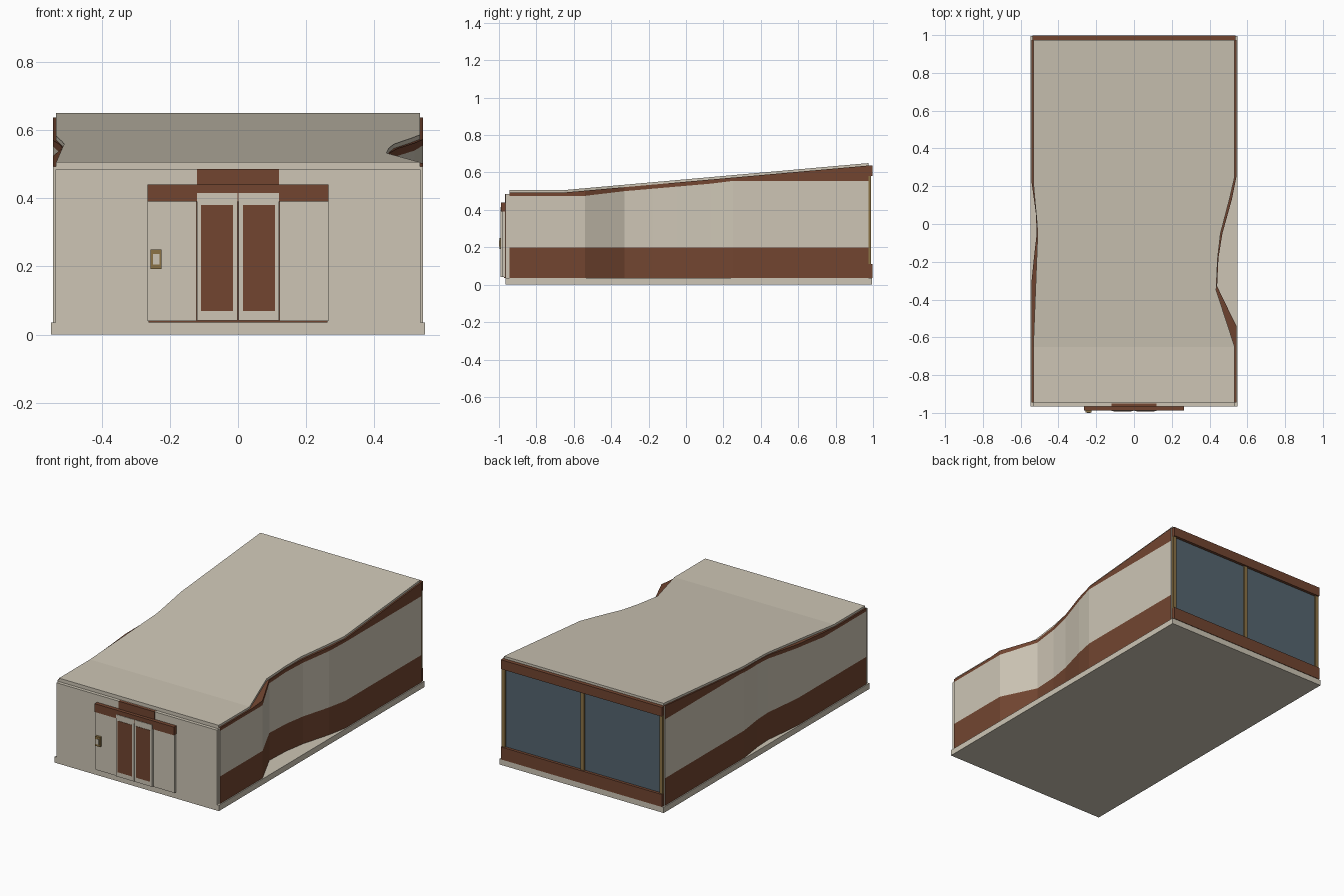
import bpy, bmesh

cube = bpy.data.objects.get("Cube")
if cube:
    bpy.data.objects.remove(cube, do_unlink=True)


def material(name, rgb):
    m = bpy.data.materials.new(name)
    m.use_nodes = True
    m.diffuse_color = (*rgb, 1)
    m.node_tree.nodes["Principled BSDF"].inputs["Base Color"].default_value = (*rgb, 1)
    return m


CREAM = material("cream", (0.61, 0.56, 0.46))
BROWN = material("brown", (0.168, 0.06, 0.03))
GLASS = material("glass", (0.09, 0.13, 0.16))
OCHRE = material("ochre", (0.26, 0.17, 0.06))


def finish(name, bm, mats):
    bmesh.ops.recalc_face_normals(bm, faces=bm.faces)
    mesh = bpy.data.meshes.new(name)
    bm.to_mesh(mesh)
    bm.free()
    for m in mats:
        mesh.materials.append(m)
    ob = bpy.data.objects.new(name, mesh)
    bpy.context.collection.objects.link(ob)
    return ob


def box(name, x, y, z, mat):
    """Box from (min, max) ranges."""
    bm = bmesh.new()
    bmesh.ops.create_cube(bm, size=1)
    for v in bm.verts:
        for i, (lo, hi) in enumerate((x, y, z)):
            v.co[i] = lo if v.co[i] < 0 else hi
    return finish(name, bm, [mat])


def at(line, y):
    """Value of a polyline of (y, value) points."""
    for (a, u), (b, v) in zip(line, line[1:]):
        if y <= b:
            return u + (v - u) * (y - a) / (b - a)
    return line[-1][1]


def loft(name, left, right, levels, mats, bands):
    """Sweep a section along y; bands gives the material of each side level."""
    ys = sorted({p[0] for line in (left, right, *levels) for p in line})
    bm = bmesh.new()
    n = len(levels)
    rings = []
    for y in ys:
        zs = [at(lv, y) for lv in levels]
        ring = [bm.verts.new((at(left, y), y, z)) for z in zs]
        ring += [bm.verts.new((at(right, y), y, z)) for z in reversed(zs)]
        rings.append(ring)
    side = bands + [bands[-1]] + bands[::-1] + [bands[0]]
    for a, b in zip(rings, rings[1:]):
        for i in range(2 * n):
            j = (i + 1) % (2 * n)
            bm.faces.new((a[i], a[j], b[j], b[i])).material_index = side[i]
    for ring in (rings[0], rings[-1]):
        bm.faces.new(ring).material_index = 0
    return finish(name, bm, mats)


FRONT, BACK = -0.945, 0.975


def flat(z):
    return [(FRONT, z), (BACK, z)]


# Plinth
box("plinth", (-0.548, 0.548), (-0.965, 0.995), (0, 0.035), CREAM)

# Walls with curved recesses and coloured bands
wall_left = [(FRONT, -0.542), (-0.3, -0.542), (-0.18, -0.53), (-0.05, -0.515),
             (0.06, -0.52), (0.22, -0.542), (BACK, -0.542)]
wall_right = [(FRONT, 0.542), (-0.54, 0.542), (-0.33, 0.44), (-0.18, 0.447),
              (-0.05, 0.468), (0.13, 0.518), (0.25, 0.542), (BACK, 0.542)]
band_top = [(FRONT, 0.475), (-0.54, 0.475), (-0.33, 0.5), (0.13, 0.54),
            (0.25, 0.555), (BACK, 0.555)]
eaves = [(FRONT, 0.493), (-0.65, 0.493), (BACK, 0.637)]
loft("walls", wall_left, wall_right, [flat(0.035), flat(0.2), band_top, eaves],
     [CREAM, BROWN], [1, 0, 1])

# Roof following the recesses
roof_left = [(FRONT, -0.533), (-0.65, -0.533), (-0.05, -0.51), (0.02, -0.515),
             (0.22, -0.533), (BACK, -0.533)]
roof_right = [(FRONT, 0.533), (-0.65, 0.533), (-0.35, 0.435), (-0.18, 0.443),
              (-0.05, 0.458), (0.13, 0.505), (0.25, 0.533), (BACK, 0.533)]
ridge = [(y, z + 0.013) for y, z in eaves]
loft("roof", roof_left, roof_right, [eaves, ridge], [CREAM], [0])

# Front wall and entrance surround
box("front_wall", (-0.535, 0.535), (-0.965, FRONT), (0.035, 0.485), CREAM)
box("entrance_beam", (-0.265, 0.265), (-0.988, -0.96), (0.39, 0.44), BROWN)
box("entrance_sign_panel", (-0.12, 0.12), (-0.968, -0.95), (0.44, 0.486), BROWN)
box("entrance_core", (-0.262, 0.262), (-0.972, -0.96), (0.036, 0.39), BROWN)
for s, tag in ((1, "left"), (-1, "right")):
    def span(a, b):
        return tuple(sorted((s * a, s * b)))
    box("side_panel_" + tag, span(0.122, 0.265), (-0.982, -0.968), (0.04, 0.39), CREAM)
    box("door_" + tag, span(0.002, 0.12), (-0.991, -0.968), (0.042, 0.415), CREAM)
    box("door_pane_" + tag, span(0.014, 0.108), (-0.993, -0.988), (0.07, 0.38), BROWN)

# Entry control box
box("control_box", (-0.256, -0.224), (-0.997, -0.98), (0.192, 0.25), OCHRE)
box("control_plate", (-0.25, -0.23), (-1.0, -0.995), (0.205, 0.236), CREAM)

# Rear window wall
box("rear_glass", (-0.53, 0.53), (0.97, 0.981), (0.11, 0.58), GLASS)
box("rear_sill", (-0.537, 0.537), (0.97, 0.998), (0.035, 0.11), BROWN)
box("rear_header", (-0.537, 0.537), (0.97, 0.998), (0.58, 0.636), BROWN)
for x, tag in ((-0.526, "right"), (0, "middle"), (0.526, "left")):
    box("mullion_" + tag, (x - 0.011, x + 0.011), (0.97, 0.99), (0.11, 0.58), OCHRE)
